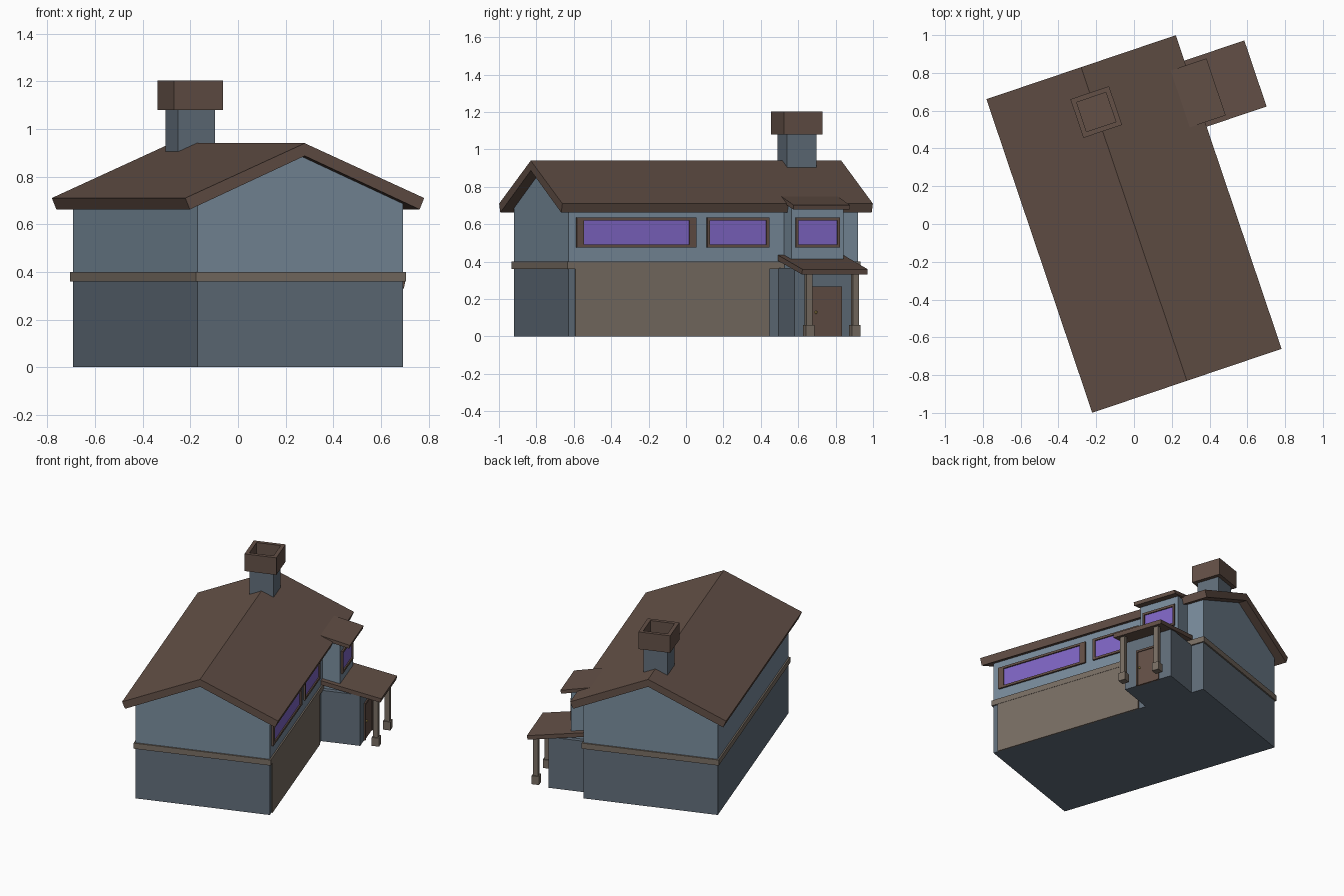
import bpy, bmesh, math
from mathutils import Matrix

if "Cube" in bpy.data.objects:
    bpy.data.objects.remove(bpy.data.objects["Cube"])

# The house is modelled square (u = width, v = length), then turned on the plot
TURN = Matrix.Rotation(math.radians(18.65), 4, 'Z')


def material(name, rgb):
    m = bpy.data.materials.new(name)
    m.diffuse_color = (*rgb, 1)
    m.use_nodes = True
    m.node_tree.nodes["Principled BSDF"].inputs["Base Color"].default_value = m.diffuse_color
    return m


ROOF = material("roof_brown", (0.125, 0.08, 0.062))
UPPER = material("upper_blue", (0.19, 0.26, 0.33))
LOWER = material("lower_blue", (0.12, 0.155, 0.195))
TRIM = material("trim_taupe", (0.19, 0.155, 0.125))
GLASS = material("glass_purple", (0.21, 0.13, 0.55))
BRASS = material("brass", (0.5, 0.36, 0.1))


def finish(name, bm, mat):
    bmesh.ops.recalc_face_normals(bm, faces=bm.faces)
    bm.transform(TURN)
    me = bpy.data.meshes.new(name)
    bm.to_mesh(me)
    bm.free()
    me.materials.append(mat)
    ob = bpy.data.objects.new(name, me)
    bpy.context.collection.objects.link(ob)
    return ob


def add_box(bm, u0, u1, v0, v1, z0, z1):
    mat = Matrix.Translation(((u0 + u1) / 2, (v0 + v1) / 2, (z0 + z1) / 2))
    mat = mat @ Matrix.Diagonal((u1 - u0, v1 - v0, z1 - z0, 1))
    bmesh.ops.create_cube(bm, size=1, matrix=mat)


def boxes(name, mat, *dims):
    bm = bmesh.new()
    for d in dims:
        add_box(bm, *d)
    return finish(name, bm, mat)


def prism(name, mat, profile, v0, v1):
    """Extrude a (u, z) profile along the length of the house."""
    bm = bmesh.new()
    face = bm.faces.new([bm.verts.new((u, v0, z)) for u, z in profile])
    out = bmesh.ops.extrude_face_region(bm, geom=[face])
    verts = [g for g in out["geom"] if isinstance(g, bmesh.types.BMVert)]
    bmesh.ops.translate(bm, verts=verts, vec=(0, v1 - v0, 0))
    return finish(name, bm, mat)


def window(name, u, v0, v1, z0, z1, side, rail=0.016):
    """Frame ring standing proud of the wall, with a pane set back in it."""
    a, b = u - 0.01, u + 0.012
    boxes(name + "_frame", ROOF,
          (a, b, v0, v0 + side, z0, z1), (a, b, v1 - side, v1, z0, z1),
          (a, b, v0 + side, v1 - side, z0, z0 + rail),
          (a, b, v0 + side, v1 - side, z1 - rail, z1))
    boxes(name + "_glass", GLASS,
          (a, u + 0.003, v0 + side, v1 - side, z0 + rail, z1 - rail))


# Main body: lower storey, gabled upper storey, belt trim
W, L = 0.455, 0.817
boxes("lower_walls", LOWER, (-W, W, -L, L, 0, 0.38))
prism("upper_walls", UPPER,
      [(-W, 0.38), (W, 0.38), (W, 0.70), (0, 0.90), (-W, 0.70)], -L, L)
boxes("belt_trim", TRIM, (-W - 0.01, W + 0.01, -L - 0.01, L + 0.01, 0.36, 0.40))

# Main roof
prism("main_roof", ROOF,
      [(-0.529, 0.71), (0, 0.94), (0.529, 0.71),
       (0.509, 0.662), (0, 0.887), (-0.509, 0.662)], -0.876, 0.876)

# Chimney shaft and hollow cap
CV = 0.6255
boxes("chimney_shaft", LOWER, (-0.082, 0.082, CV - 0.082, CV + 0.082, 0.82, 1.09))
bm = bmesh.new()
add_box(bm, -0.108, 0.108, CV - 0.108, CV + 0.108, 1.08, 1.203)
bm.normal_update()
top = max(bm.faces, key=lambda f: f.calc_center_median().z)
bmesh.ops.inset_region(bm, faces=[top], thickness=0.037)
out = bmesh.ops.extrude_face_region(bm, geom=[top])
bmesh.ops.delete(bm, geom=[top], context='FACES_ONLY')
bmesh.ops.translate(bm, vec=(0, 0, -0.09),
                    verts=[g for g in out["geom"] if isinstance(g, bmesh.types.BMVert)])
finish("chimney_cap", bm, ROOF)

# Garage door and long windows on the right side
boxes("garage_door", TRIM, (W - 0.01, W + 0.008, -0.78, 0.315, 0, 0.37))
window("long_window", W, -0.773, -0.098, 0.475, 0.635, 0.041)
window("short_window", W, -0.037, 0.314, 0.475, 0.635, 0.016)

# Entry block with the bay above it
C = 0.547
boxes("entry_walls", LOWER, (W - 0.05, 0.72, C - 0.178, C + 0.178, 0, 0.365))
boxes("bay_walls", UPPER, (W - 0.05, 0.575, C - 0.147, C + 0.147, 0.36, 0.695))
window("bay_window", 0.575, C - 0.124, C + 0.124, 0.475, 0.635, 0.014)
prism("bay_roof", ROOF,
      [(0.40, 0.757), (0.644, 0.702), (0.638, 0.678), (0.40, 0.732)],
      C - 0.157, C + 0.161)

# Porch roof and posts
prism("porch_roof", ROOF,
      [(0.44, 0.438), (0.864, 0.359), (0.858, 0.331), (0.44, 0.408)],
      C - 0.182, C + 0.187)
for side, s in (("left", -1), ("right", 1)):
    v, u = C + s * 0.13, 0.816
    boxes("porch_post_" + side, TRIM,
          (u - 0.017, u + 0.017, v - 0.017, v + 0.017, 0.06, 0.35),
          (u - 0.025, u + 0.025, v - 0.025, v + 0.025, 0, 0.06))

# Front door, its frame and knob
boxes("door_frame", ROOF,
      (0.71, 0.73, C - 0.088, C - 0.074, 0, 0.266),
      (0.71, 0.73, C + 0.074, C + 0.088, 0, 0.266),
      (0.71, 0.73, C - 0.074, C + 0.074, 0.252, 0.266))
boxes("door", ROOF, (0.71, 0.724, C - 0.074, C + 0.074, 0, 0.252))
bm = bmesh.new()
bmesh.ops.create_uvsphere(bm, u_segments=8, v_segments=6, radius=0.008,
                          matrix=Matrix.Translation((0.731, C - 0.06, 0.128)))
finish("door_knob", bm, BRASS)
